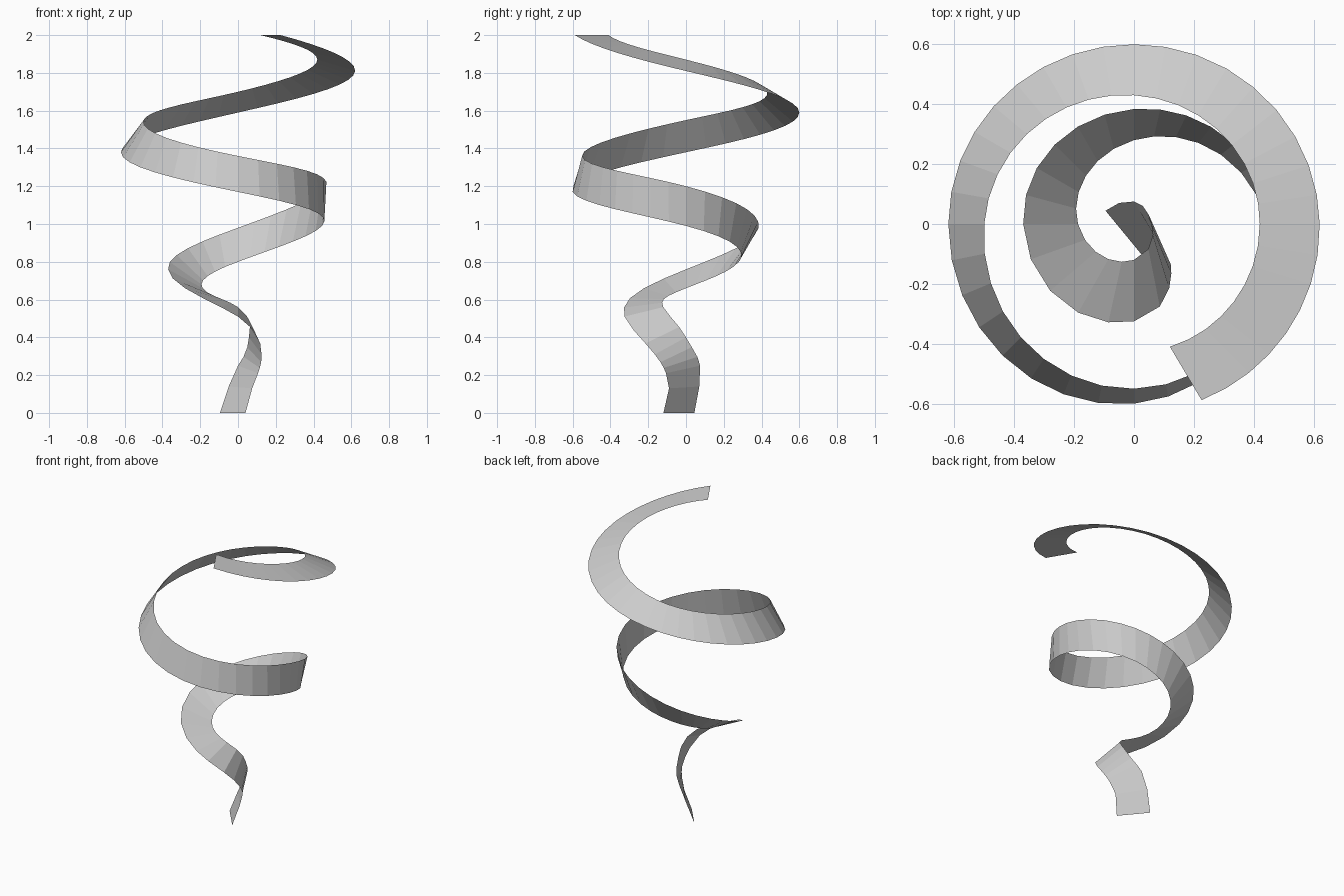
import bpy, bmesh
from math import radians, cos, sin

if "Cube" in bpy.data.objects:
    bpy.data.objects.remove(bpy.data.objects["Cube"])

# Ribbon edges as (angle, radius, height), one key per quarter turn after the curled foot
edge_a = [(155, .105, 0), (125, .086, .14), (90, .075, .25), (0, .058, .40),
          (-90, .12, .56), (-180, .187, .66), (-270, .28, .80), (-360, .445, .99),
          (-450, .60, 1.17), (-540, .62, 1.38), (-630, .60, 1.59), (-720, .62, 1.81),
          (-789, .63, 2)]
edge_b = [(-71.6, .126, 0), (-50, .117, .13), (-45, .15, .21), (-53, .207, .31),
          (-90, .325, .51), (-180, .37, .76), (-270, .384, .98), (-360, .466, 1.20),
          (-450, .55, 1.36), (-540, .50, 1.55), (-630, .43, 1.70), (-720, .42, 1.87),
          (-793.7, .427, 2)]
steps = [1, 1, 3, 3, 5, 6, 7, 8, 8, 9, 9, 8]


def sample(keys, i, t):
    """Smooth interpolation between keys i and i+1, returned as x, y, z."""
    p1, p2 = keys[i], keys[i + 1]
    p0 = keys[i - 1] if i else [2 * a - b for a, b in zip(p1, p2)]
    p3 = keys[i + 2] if i + 2 < len(keys) else [2 * b - a for a, b in zip(p1, p2)]
    ang, r, z = (b + .5 * t * (c - a + t * (2 * a - 5 * b + 4 * c - d
                 + t * (3 * (b - c) + d - a))) for a, b, c, d in zip(p0, p1, p2, p3))
    return r * cos(radians(ang)), r * sin(radians(ang)), z


# Twisting spiral ribbon, one flat quad per step
params = [(i, s / n) for i, n in enumerate(steps) for s in range(n)] + [(len(steps) - 1, 1)]
bm = bmesh.new()
rungs = [(bm.verts.new(sample(edge_a, i, t)), bm.verts.new(sample(edge_b, i, t)))
         for i, t in params]
for (a, b), (c, d) in zip(rungs, rungs[1:]):
    bm.faces.new((a, b, d, c))
mesh = bpy.data.meshes.new("spiral_ribbon")
bm.to_mesh(mesh)
bm.free()
bpy.context.collection.objects.link(bpy.data.objects.new("spiral_ribbon", mesh))
